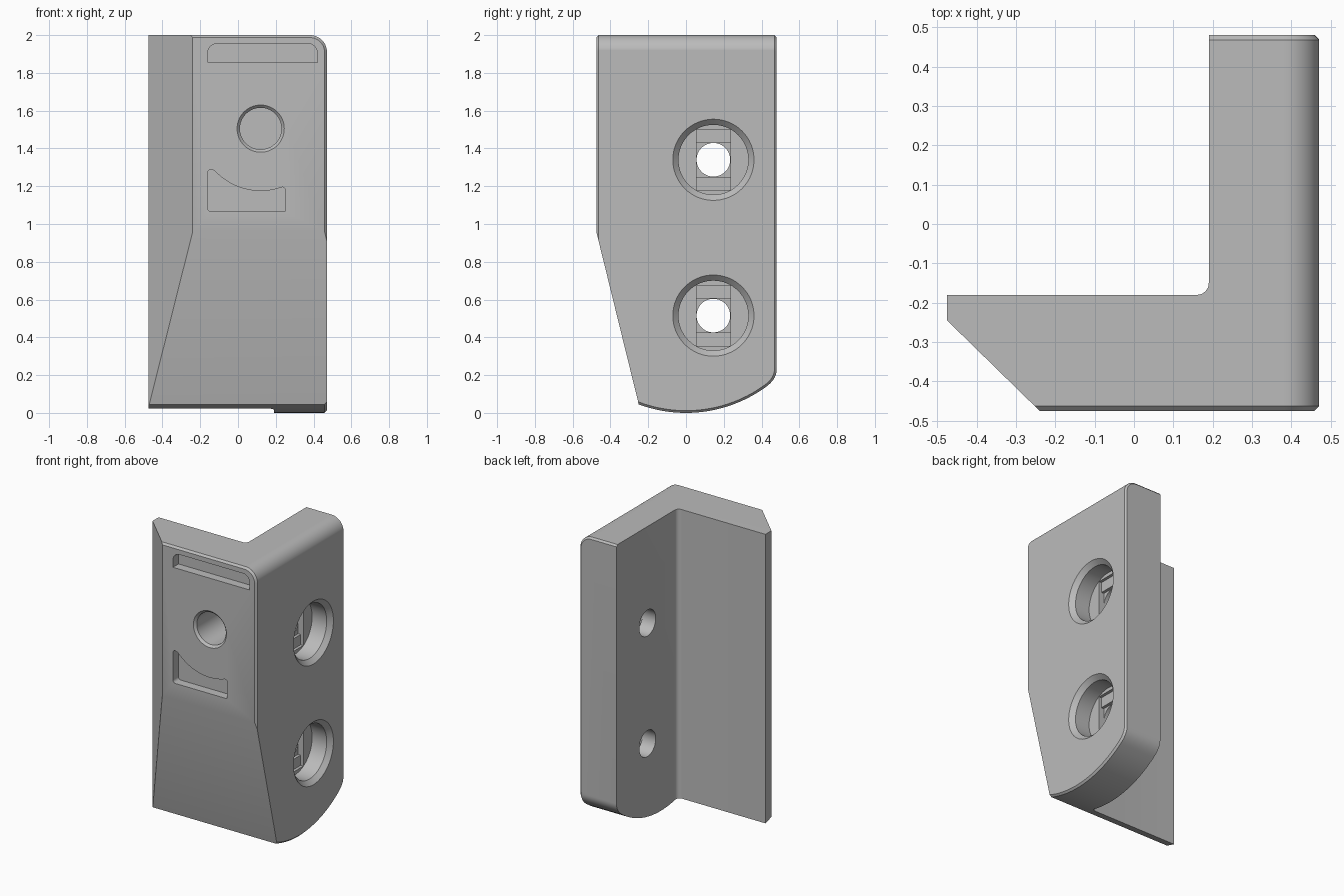
import bpy, bmesh
from math import sin, cos, pi, sqrt

cube = bpy.data.objects.get("Cube")
if cube:
    bpy.data.objects.remove(cube)

grey = bpy.data.materials.new("plain grey")
grey.use_nodes = True
grey.diffuse_color = (0.5, 0.5, 0.5, 1)
grey.node_tree.nodes["Principled BSDF"].inputs["Base Color"].default_value = (0.5, 0.5, 0.5, 1)

# Places a flat point (u, v) at depth d along the named axis
PLACE = {
    "x": lambda u, v, d: (d, u, v),
    "y": lambda u, v, d: (u, d, v),
    "z": lambda u, v, d: (u, v, d),
}


def arc(cx, cy, r, start, end, n=12):
    angles = [start + (end - start) * i / n for i in range(n + 1)]
    return [(cx + r * cos(a), cy + r * sin(a)) for a in angles]


def circle(cx, cy, r, n=64):
    return arc(cx, cy, r, 0, 2 * pi, n)[:-1]


def loft(name, axis, sections, bevel=0, pick=None):
    """Capped solid through (outline, depth) sections, with optional chamfered edges."""
    bm = bmesh.new()
    rings = [[bm.verts.new(PLACE[axis](u, v, d)) for u, v in outline] for outline, d in sections]
    for low, high in zip(rings, rings[1:]):
        for i in range(len(low)):
            bm.faces.new((low[i - 1], low[i], high[i], high[i - 1]))
    bm.faces.new(rings[0])
    bm.faces.new(rings[-1])
    bmesh.ops.recalc_face_normals(bm, faces=bm.faces)
    if bevel:
        edges = [e for e in bm.edges if pick(e)]
        bmesh.ops.bevel(bm, geom=edges, offset=bevel, segments=1, profile=0.5, affect="EDGES")
    mesh = bpy.data.meshes.new(name)
    bm.to_mesh(mesh)
    bm.free()
    mesh.materials.append(grey)
    obj = bpy.data.objects.new(name, mesh)
    bpy.context.collection.objects.link(obj)
    return obj


def combine(target, tool, operation):
    tool.hide_render = True
    mod = target.modifiers.new("cut", "BOOLEAN")
    mod.operation, mod.solver, mod.object = operation, "EXACT", tool
    bpy.ops.object.select_all(action="DESELECT")
    bpy.context.view_layer.objects.active = target
    target.select_set(True)
    bpy.ops.object.modifier_apply(modifier=mod.name)
    bpy.data.objects.remove(tool)


FRONT, BACK, SIDE = -0.475, 0.48, 0.47

# L-shaped plan with a filleted inner corner and an angled left edge
plan = [(-0.475, -0.18)] + arc(0.16, -0.15, 0.03, -pi / 2, 0, 8)
plan += [(0.19, 0.6), (0.6, 0.6), (0.6, -0.595), (-0.117, -0.595), (-0.475, -0.245)]
body = loft("corner_bracket", "z", [(plan, -0.1), (plan, 2.1)])

# Side outline: sloped lower front, curved underside, rounded back corner
under = []
for i in range(25):
    y = -0.25 + 0.665 * i / 24
    under.append((y, 0.72 - sqrt(0.72 ** 2 - y * y)))
y0, z0 = under[-1]
for i in range(1, 11):
    t = i / 10
    under.append(((1 - t) ** 2 * y0 + (2 * t - t * t) * BACK,
                  (1 - t) ** 2 * z0 + 2 * t * (1 - t) * 0.175 + t * t * 0.23))
side = under + [(BACK, 2.1), (-0.6, 2.1), (-0.6, 1.468)]
side_tool = loft("side_outline", "x", [(side, -0.6), (side, SIDE)], 0.012,
                 lambda e: all(v.co.x > 0.4 and v.co.z < 0.3 for v in e.verts))
combine(body, side_tool, "INTERSECT")

# Front outline: rounded upper outer edge, chamfered at front and back
front = [(-0.6, -0.2), (SIDE + 0.001, -0.2)] + arc(SIDE - 0.089, 1.91, 0.09, 0, pi / 2) + [(-0.6, 2)]
front_tool = loft("front_outline", "y", [(front, FRONT), (front, BACK + 0.001)], 0.013,
                  lambda e: abs(e.verts[0].co.y - e.verts[1].co.y) < 1e-4)
combine(body, front_tool, "INTERSECT")

# Screw holes: chamfered counterbore, then slot, square and through hole
for z in (0.515, 1.34):
    y, floor = 0.145, SIDE - 0.14
    bore = loft("counterbore", "x", [(circle(y, z, 0.185), floor),
                                     (circle(y, z, 0.185), SIDE - 0.03),
                                     (circle(y, z, 0.215), SIDE),
                                     (circle(y, z, 0.215), SIDE + 0.1)])
    combine(body, bore, "DIFFERENCE")
    for half, depth in ((0.16, 0.02), (0.09, 0.04)):
        box = [(y - 0.09, z - half), (y + 0.09, z - half), (y + 0.09, z + half), (y - 0.09, z + half)]
        step = loft("bore_step", "x", [(box, floor - depth), (box, floor + 0.02)])
        combine(body, step, "DIFFERENCE")
    hole = circle(y, z, 0.089)
    combine(body, loft("through_hole", "x", [(hole, 0), (hole, SIDE - 0.1)]), "DIFFERENCE")

# Blind round socket in the front face
cx, cz = 0.12, 1.505
socket = loft("front_socket", "y", [(circle(cx, cz, 0.125), FRONT - 0.1),
                                    (circle(cx, cz, 0.125), FRONT),
                                    (circle(cx, cz, 0.11), FRONT + 0.015),
                                    (circle(cx, cz, 0.11), FRONT + 0.27)])
combine(body, socket, "DIFFERENCE")

# Shallow recesses above and below the socket
upper = [(-0.16, 1.855), (0.42, 1.855)] + arc(0.37, 1.905, 0.05, 0, pi / 2)
upper += arc(-0.11, 1.905, 0.05, pi / 2, pi)
lower = [(-0.16, 1.085)] + arc(-0.14, 1.085, 0.02, pi, 1.5 * pi, 6)[1:] + [(0.25, 1.065)]
lower += arc(0.235, 1.18, 0.015, 0, 0.6 * pi, 6)
lower += arc(cx, cz, 0.33, -0.4 * pi, -0.76 * pi, 24)
lower += arc(-0.143, 1.272, 0.017, 0.3 * pi, pi, 6)
for outline in (upper, lower):
    recess = loft("front_recess", "y", [(outline, FRONT - 0.1), (outline, FRONT + 0.06)])
    combine(body, recess, "DIFFERENCE")

bpy.ops.object.shade_smooth_by_angle(angle=pi / 6)
